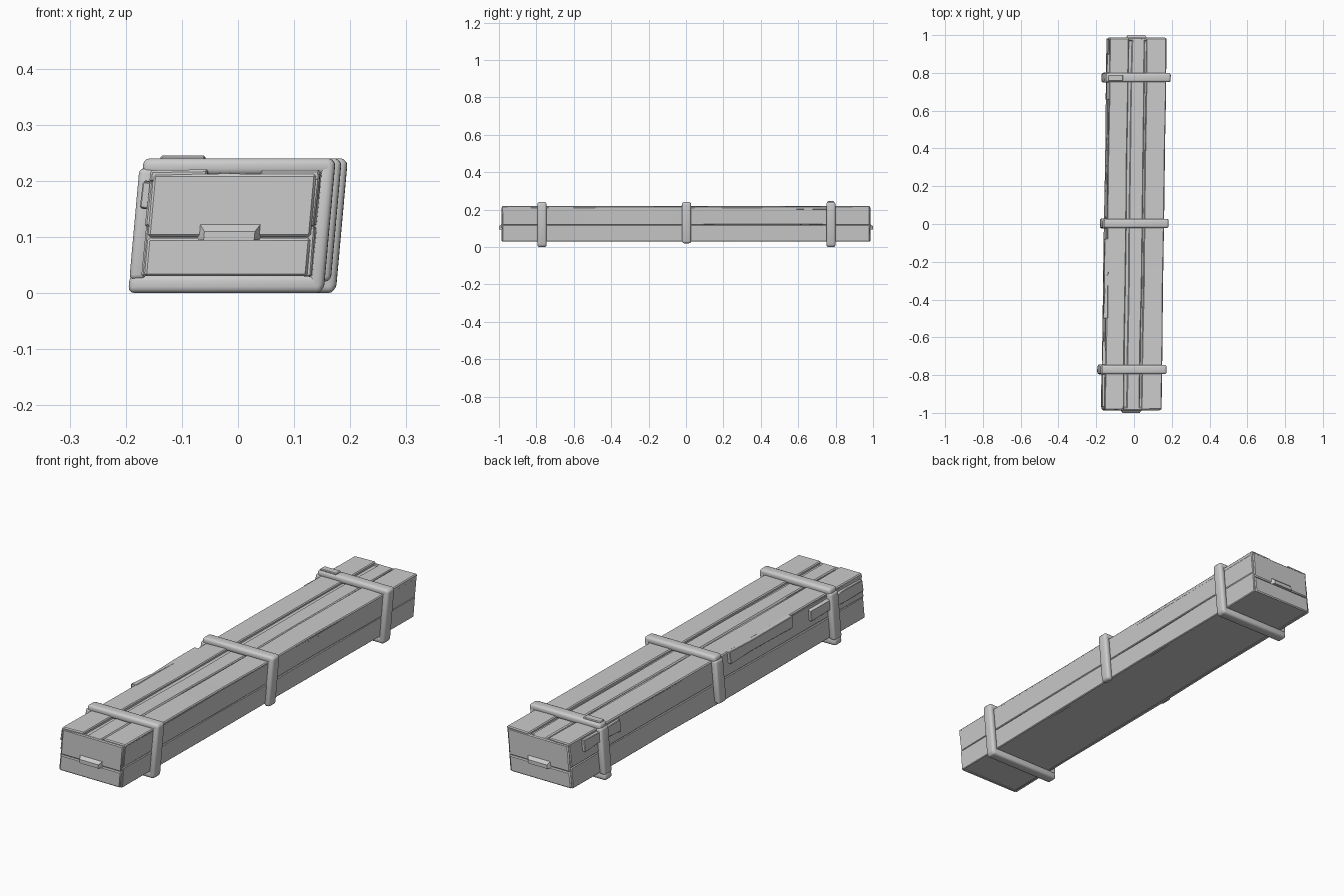
import bpy, bmesh, random
from mathutils import Vector

if "Cube" in bpy.data.objects:
    bpy.data.objects.remove(bpy.data.objects["Cube"])

random.seed(4)


def lean(v):
    """Whole crate leans to +x with height and is slightly skewed along its length."""
    return Vector((v.x + 0.09 * (v.z - 0.12) + 0.014 * v.y, v.y, v.z))


def finish(name, bm):
    for v in bm.verts:
        v.co = lean(v.co)
    bmesh.ops.recalc_face_normals(bm, faces=bm.faces[:])
    mesh = bpy.data.meshes.new(name)
    bm.to_mesh(mesh)
    bm.free()
    ob = bpy.data.objects.new(name, mesh)
    bpy.context.collection.objects.link(ob)
    bpy.context.view_layer.objects.active = ob
    ob.select_set(True)
    bpy.ops.object.shade_smooth_by_angle(angle=0.6)
    ob.select_set(False)
    return ob


def block(name, lo, hi, bevel=0.0, segments=1, cuts=0, wobble=0.0):
    """Box between two corners, optionally cut along y and roughened."""
    lo, hi = Vector(lo), Vector(hi)
    bm = bmesh.new()
    bmesh.ops.create_cube(bm, size=1)
    for v in bm.verts:
        v.co = Vector([(lo[i] + hi[i]) / 2 + v.co[i] * (hi[i] - lo[i]) for i in range(3)])
    if cuts:
        long_edges = [e for e in bm.edges
                      if abs(e.verts[0].co.y - e.verts[1].co.y) > 0.1]
        bmesh.ops.subdivide_edges(bm, edges=long_edges, cuts=cuts)
    if wobble:
        for v in bm.verts:
            v.co += Vector([random.uniform(-wobble, wobble) for _ in range(3)])
    if bevel:
        edges = [e for e in bm.edges if len(e.link_faces) == 2
                 and e.calc_face_angle(0) > 0.8]
        bmesh.ops.bevel(bm, geom=edges, offset=bevel, segments=segments,
                        profile=0.5, affect='EDGES')
    return finish(name, bm)


# Inner body of the crate
block("crate_body", (-0.143, -0.978, 0.032), (0.143, 0.978, 0.207))

# Lid planks: two wide ones with a narrow, slightly sunken one between
for name, x0, x1, top in (("lid_plank_left", -0.15, -0.05, 0.219),
                          ("lid_plank_middle", -0.034, 0.036, 0.214),
                          ("lid_plank_right", 0.045, 0.15, 0.219)):
    block(name, (x0, -0.983, 0.198), (x1, 0.983, top), 0.004, 1, 5, 0.002)

# Side planks, two per side
for side, s in (("left", -1), ("right", 1)):
    for z0, z1, label in ((0.03, 0.118, "lower"), (0.119, 0.213, "upper")):
        xs = sorted((s * 0.135, s * 0.151))
        block(f"{side}_{label}_plank", (xs[0], -0.982, z0), (xs[1], 0.982, z1),
              0.003, 1, 5, 0.0015)

# Splintered strips along the left edge
for y0, y1, z in ((-0.97, -0.62, 0.18), (-0.5, -0.08, 0.2), (0.66, 0.9, 0.19)):
    block("left_splinter", (-0.163, y0, z - 0.03), (-0.14, y1, z + 0.018),
          0.002, 1, 2, 0.003)

# End boards and pull handles, front and back
for label, s in (("front", -1), ("back", 1)):
    for z0, z1, part in ((0.03, 0.098, "lower"), (0.1, 0.212, "upper")):
        ys = sorted((s * 0.97, s * 0.987))
        block(f"{label}_{part}_end_board", (-0.145, ys[0], z0), (0.145, ys[1], z1),
              0.004, 1)
    bm = bmesh.new()
    # Handle: trapezoid lip that flares where it meets the end board
    root = [(-0.058, 0.095), (0.058, 0.095), (0.058, 0.128), (-0.058, 0.128)]
    lip = [(-0.045, 0.094), (0.045, 0.094), (0.045, 0.11), (-0.045, 0.11)]
    a = [bm.verts.new((x, s * 0.98, z)) for x, z in root]
    b = [bm.verts.new((x, s * 1.0, z)) for x, z in lip]
    bm.faces.new(a)
    bm.faces.new(b)
    for i in range(4):
        j = (i + 1) % 4
        bm.faces.new((a[i], a[j], b[j], b[i]))
    finish(f"{label}_handle", bm)

# Three rounded straps; the middle one does not pass under the crate
for label, y, under in (("front", -0.77, True), ("middle", 0.003, False),
                        ("back", 0.775, True)):
    y0, y1 = y - 0.024, y + 0.024
    foot = 0.004 if under else 0.02
    block(f"{label}_strap_top", (-0.168, y0, 0.21), (0.172, y1, 0.24), 0.011, 3)
    block(f"{label}_strap_left", (-0.174, y0 - 0.002, foot + 0.02),
          (-0.145, y1 + 0.002, 0.222), 0.009, 3)
    block(f"{label}_strap_right", (0.145, y0, foot), (0.174, y1, 0.238), 0.011, 3)
    if under:
        block(f"{label}_strap_bottom", (-0.174, y0, 0.0), (0.172, y1, 0.033), 0.011, 3)

# Loose chip on the back strap
block("back_strap_chip", (-0.16, 0.757, 0.235), (-0.08, 0.79, 0.245), 0.003)
